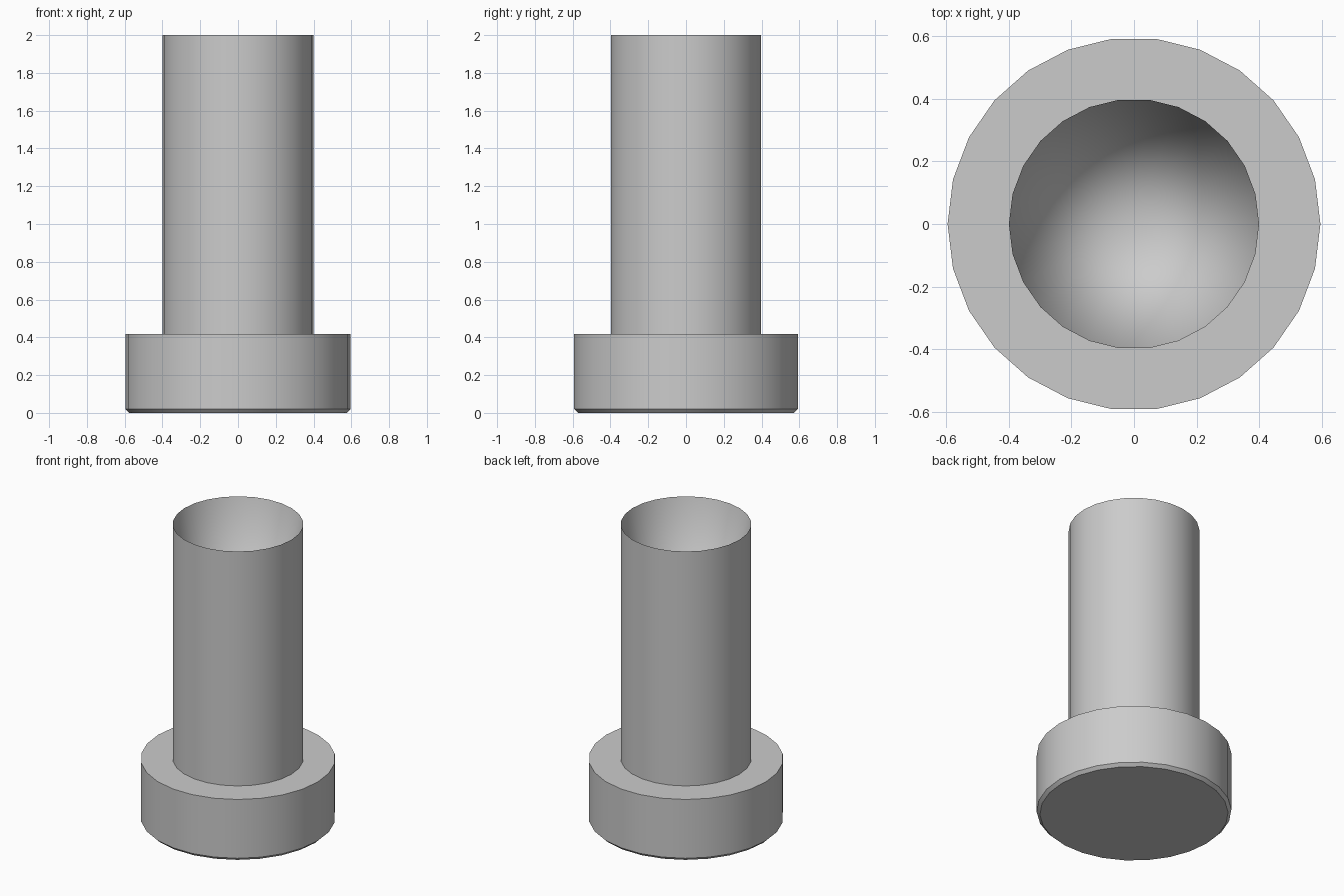
import bpy
import bmesh
from math import cos, sin, tau, radians

cube = bpy.data.objects.get("Cube")
if cube:
    bpy.data.objects.remove(cube, do_unlink=True)

SIDES = 26
HEAD_R, SHANK_R = 0.596, 0.4
HEAD_TOP, TOP = 0.417, 2.0
CHAMFER = 0.02

grey = bpy.data.materials.new("plain_grey")
grey.use_nodes = True
colour = (0.6, 0.6, 0.6, 1)
grey.diffuse_color = colour
grey.node_tree.nodes["Principled BSDF"].inputs["Base Color"].default_value = colour


def lathe(name, profile):
    """Turn a (radius, height) profile about z; zero radius gives a single point."""
    bm = bmesh.new()
    rings = []
    for r, z in profile:
        count = SIDES if r > 0 else 1
        rings.append([bm.verts.new((r * cos(tau * i / SIDES), r * sin(tau * i / SIDES), z))
                      for i in range(count)])
    for low, high in zip(rings, rings[1:]):
        for i in range(SIDES):
            j = (i + 1) % SIDES
            corners = [low[i % len(low)], low[j % len(low)],
                       high[j % len(high)], high[i % len(high)]]
            bm.faces.new(list(dict.fromkeys(corners)))
    mesh = bpy.data.meshes.new(name)
    bm.to_mesh(mesh)
    bm.free()
    mesh.materials.append(grey)
    obj = bpy.data.objects.new(name, mesh)
    bpy.context.collection.objects.link(obj)
    bpy.ops.object.select_all(action="DESELECT")
    obj.select_set(True)
    bpy.context.view_layer.objects.active = obj
    bpy.ops.object.shade_smooth_by_angle(angle=radians(30))
    return obj


# Wide round head with a small chamfer underneath
lathe("head", [(0, 0), (HEAD_R - CHAMFER, 0), (HEAD_R, CHAMFER),
               (HEAD_R, HEAD_TOP), (SHANK_R, HEAD_TOP)])

# Tall shank with a deep conical hollow
lathe("shank", [(SHANK_R, HEAD_TOP), (SHANK_R, TOP), (0, HEAD_TOP)])
